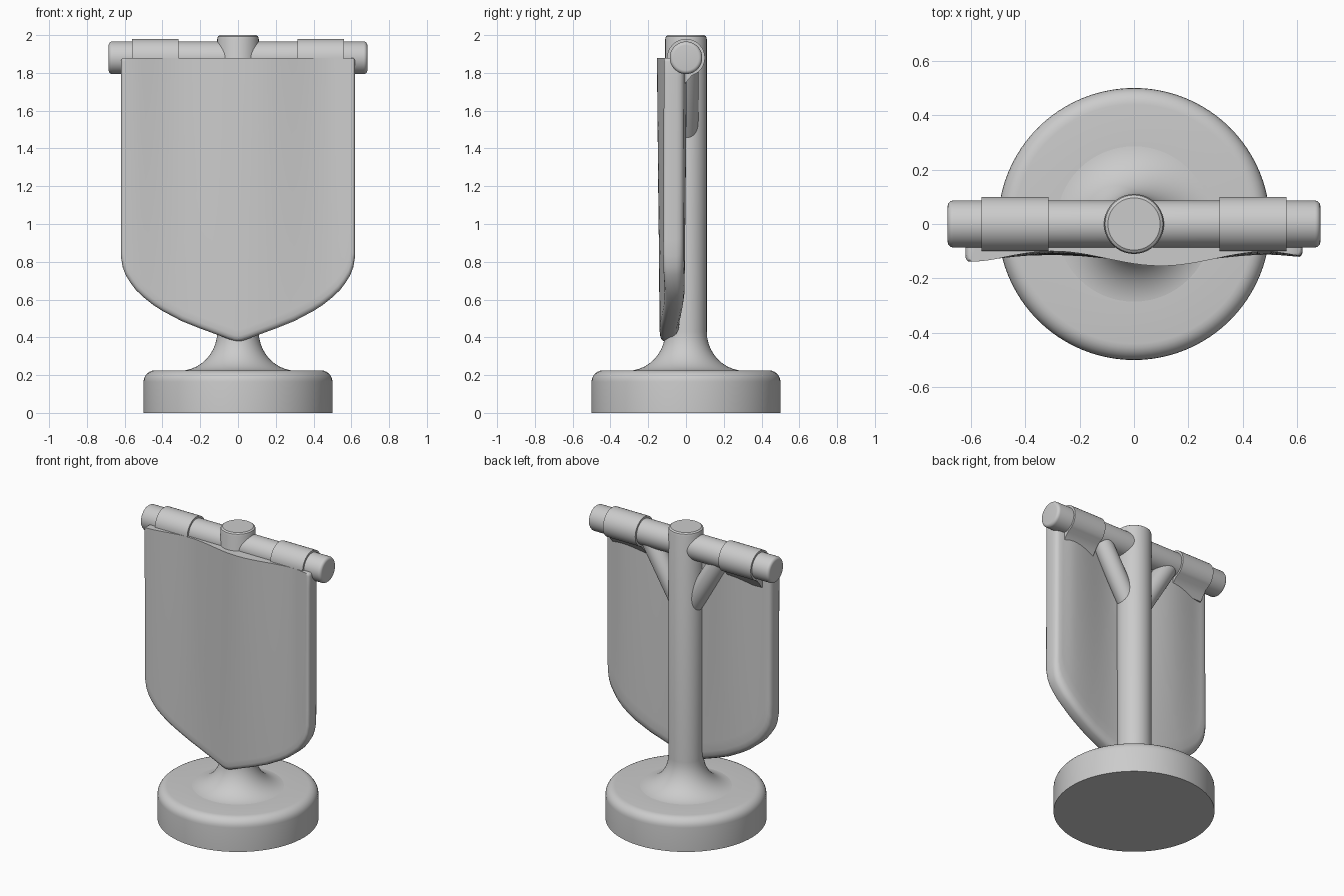
import bpy, bmesh, math
from mathutils import Vector

cube = bpy.data.objects.get("Cube")
if cube:
    bpy.data.objects.remove(cube)

grey = bpy.data.materials.new("plain grey")
grey.use_nodes = True
COLOUR = (0.6, 0.6, 0.6, 1)
grey.diffuse_color = COLOUR
grey.node_tree.nodes["Principled BSDF"].inputs["Base Color"].default_value = COLOUR


def finish(bm, name, angle=35):
    """Turn a bmesh into a smooth-shaded object."""
    bmesh.ops.remove_doubles(bm, verts=bm.verts, dist=1e-5)
    bmesh.ops.recalc_face_normals(bm, faces=bm.faces)
    mesh = bpy.data.meshes.new(name)
    bm.to_mesh(mesh)
    bm.free()
    obj = bpy.data.objects.new(name, mesh)
    bpy.context.collection.objects.link(obj)
    mesh.materials.append(grey)
    bpy.ops.object.select_all(action="DESELECT")
    obj.select_set(True)
    bpy.context.view_layer.objects.active = obj
    bpy.ops.object.shade_smooth_by_angle(angle=math.radians(angle))
    return obj


def lathe(name, profile, start, axis, segments=64):
    """Spin (radius, height) points around an axis through start."""
    bm = bmesh.new()
    turn = Vector((0, 0, 1)).rotation_difference(Vector(axis))
    rings = []
    for r, h in profile:
        rings.append([bm.verts.new(Vector(start) + turn @ Vector(
            (r * math.cos(a), r * math.sin(a), h)))
            for a in (math.tau * i / segments for i in range(segments))])
    for low, high in zip(rings, rings[1:]):
        for i in range(segments):
            j = (i + 1) % segments
            bm.faces.new((low[i], low[j], high[j], high[i]))
    bm.faces.new(rings[0][::-1])
    bm.faces.new(rings[-1])
    return finish(bm, name)


def rounded_rod(name, start, end, radius, bevel):
    axis = Vector(end) - Vector(start)
    arc = [(radius - bevel * (1 - math.sin(a)), bevel * (1 - math.cos(a)))
           for a in (math.pi / 2 * i / 5 for i in range(6))]
    profile = arc + [(r, axis.length - h) for r, h in reversed(arc)]
    return lathe(name, profile, start, axis)


# Round foot with a softened upper rim
rim = [(0.44 + 0.06 * math.cos(a), 0.165 + 0.06 * math.sin(a))
       for a in (math.pi / 2 * i / 6 for i in range(7))]
lathe("base", [(0.5, 0)] + rim + [(0.25, 0.225)], (0, 0, 0), (0, 0, 1), 96)

# Post with a flared root
flare = [(0.31 - 0.2 * math.sin(a), 0.43 - 0.207 * math.cos(a))
         for a in (math.pi / 2 * i / 10 for i in range(11))]
lathe("post", flare + [(0.11, 1.98), (0.106, 1.993), (0.096, 2)],
      (0, 0, 0), (0, 0, 1))

# Horizontal bar
BAR_Z = 1.88
rounded_rod("crossbar", (-0.685, 0, BAR_Z), (0.685, 0, BAR_Z), 0.086, 0.02)


def sleeve(name, x0, x1):
    """Cloth loop: round over the bar, tapering down to the banner back."""
    section = [(0.1 * math.cos(a), BAR_Z + 0.1 * math.sin(a))
               for a in (math.radians(d) for d in range(-50, 181, 10))]
    section += [(-0.1, 1.72), (-0.02, 1.72), (0.0, 1.75), (0.03, 1.785)]
    bm = bmesh.new()
    ends = [[bm.verts.new((x, y, z)) for y, z in section] for x in (x0, x1)]
    for i in range(len(section)):
        j = (i + 1) % len(section)
        bm.faces.new((ends[0][i], ends[0][j], ends[1][j], ends[1][i]))
    bm.faces.new(ends[0])
    bm.faces.new(ends[1])
    finish(bm, name)


for side, label in ((1, "left"), (-1, "right")):
    sleeve(label + "_sleeve", side * 0.315, side * 0.56)
    rounded_rod(label + "_brace", (side * 0.03, 0, 1.45),
                (side * 0.27, 0, 1.85), 0.065, 0.01)


# Banner: rippled sheet with a pointed foot and rounded edges
def ripple(x, z):
    strength = 0.45 + 0.55 * max(0, (z - 0.38) / 1.5)
    return -0.127 - 0.027 * strength * math.cos((x - 0.1) * math.tau / 0.8) * (
        1 if abs(x) < 0.5 else 1 - (abs(x) - 0.5) * 4)


TOP = 1.88
half = [(0.608, TOP), (0.617, 1.873), (0.62, 1.86)]
half += [(0.62, 1.86 - 1.03 * i / 12) for i in range(1, 13)]
half += [(0.61, 0.77), (0.595, 0.73), (0.57, 0.69), (0.54, 0.65), (0.5, 0.612),
         (0.45, 0.572), (0.4, 0.54), (0.3, 0.487), (0.2, 0.447),
         (0.1, 0.41), (0.05, 0.391), (0.02, 0.381)]
outline = half + [(0, 0.378)] + [(-x, z) for x, z in reversed(half)]

steps = [i / 24 for i in range(1, 24)]
shells = [(s, 0) for s in steps] + [(0.98, 0), (0.99, 0.004), (0.997, 0.012),
                                    (1, 0.025), (1, 0.07), (0.994, 0.088),
                                    (0.98, 0.1), (0.96, 0.105)]
shells += [(s, 0.105) for s in reversed(steps[:-1])]

bm = bmesh.new()
loops = []
for s, depth in shells:
    loop = []
    for x, z in outline:
        px, pz = x * s, TOP + (z - TOP) * s
        loop.append(bm.verts.new((px, ripple(px, pz) + depth, pz)))
    loops.append(loop)
for a, b in zip(loops, loops[1:]):
    for i in range(len(outline) - 1):
        bm.faces.new((a[i], a[i + 1], b[i + 1], b[i]))
for loop, depth in ((loops[0], 0), (loops[-1], 0.105)):
    hub = bm.verts.new((0, ripple(0, TOP) + depth, TOP))
    for i in range(len(outline) - 1):
        bm.faces.new((hub, loop[i], loop[i + 1]))
bmesh.ops.holes_fill(bm, edges=[e for e in bm.edges if e.is_boundary], sides=0)
finish(bm, "banner", 40)
